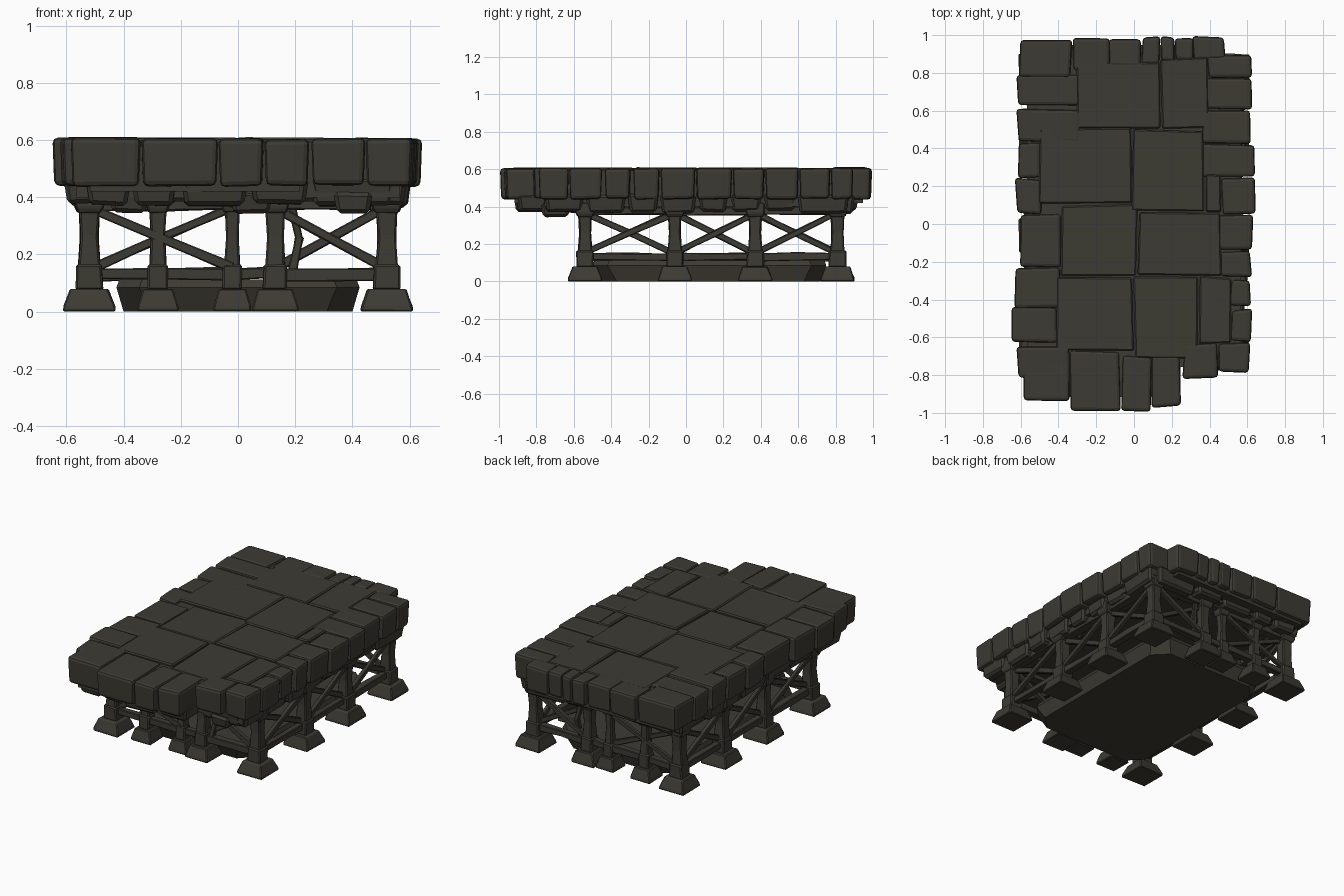
import bpy, bmesh, math, random
from mathutils import Vector

if "Cube" in bpy.data.objects:
    bpy.data.objects.remove(bpy.data.objects["Cube"])

random.seed(7)
stone_mat = bpy.data.materials.new("dark grey stone")
stone_mat.diffuse_color = (0.046, 0.043, 0.033, 1)
stone_mat.use_nodes = True
stone_mat.node_tree.nodes["Principled BSDF"].inputs["Base Color"].default_value = stone_mat.diffuse_color


def j(a):
    return random.uniform(-a, a)


def finish(bm, name, bevel=0.0, segs=1):
    if bevel:
        bmesh.ops.bevel(bm, geom=bm.edges[:], offset=bevel, segments=segs,
                        affect='EDGES', profile=0.5, clamp_overlap=True)
    bmesh.ops.recalc_face_normals(bm, faces=bm.faces[:])
    me = bpy.data.meshes.new(name)
    bm.to_mesh(me)
    bm.free()
    me.materials.append(stone_mat)
    ob = bpy.data.objects.new(name, me)
    bpy.context.collection.objects.link(ob)
    return ob


def prism(name, rings, bevel=0.0, segs=1):
    """Solid lofted through rings of points, bottom to top."""
    bm = bmesh.new()
    vs = [[bm.verts.new(p) for p in r] for r in rings]
    n = len(vs[0])
    bm.faces.new(vs[0][::-1])
    bm.faces.new(vs[-1])
    for a, b in zip(vs, vs[1:]):
        for i in range(n):
            k = (i + 1) % n
            bm.faces.new((a[i], a[k], b[k], b[i]))
    return finish(bm, name, bevel, segs)


def block(name, x0, x1, y0, y1, z0, z1, bevel, jit=0.0, segs=1, taper_bot=0.0, gap=0.003):
    """Rough-cut stone with wobbly corners."""
    c = [(x0 + gap + j(jit), y0 + gap + j(jit)), (x1 - gap + j(jit), y0 + gap + j(jit)),
         (x1 - gap + j(jit), y1 - gap + j(jit)), (x0 + gap + j(jit), y1 - gap + j(jit))]
    sgn = [(1, 1), (-1, 1), (-1, -1), (1, -1)]
    bot = [(p[0] + s[0] * taper_bot, p[1] + s[1] * taper_bot, z0 + j(jit * .6)) for p, s in zip(c, sgn)]
    tz = z1 + j(0.003)
    top = [(p[0], p[1], tz + j(0.002)) for p in c]
    return prism(name, [bot, top], bevel, segs)


def pillar(name, x, y, levels, bevel=0.006):
    """Square column through (z, half width) levels."""
    rings = [[(x + sx * h + j(.003), y + sy * h + j(.003), z)
              for sx, sy in ((-1, -1), (1, -1), (1, 1), (-1, 1))] for z, h in levels]
    return prism(name, rings, bevel)


def beam(name, a, b, w=0.032, d=0.028):
    a, b = Vector(a), Vector(b)
    t = (b - a).normalized()
    up = Vector((0, 0, 1))
    s = t.cross(up).normalized() if abs(t.z) < .95 else Vector((1, 0, 0))
    u = s.cross(t).normalized()
    rings = []
    for f in (0, .5, 1):
        k = 1 + j(.15)
        m = a.lerp(b, f) + u * j(.004)
        rings.append([m + s * d / 2 * p * k + u * w / 2 * q * k for p, q in ((-1, -1), (1, -1), (1, 1), (-1, 1))])
    return prism(name, rings, 0.004)


ZB, ZT = 0.44, 0.606

# --- Deck: large paving slabs in the middle (x0, x1, y0, y1)
paving = [(-.30, .14, .51, .86), (.14, .40, .50, .88), (-.50, -.01, .11, .51), (-.01, .37, .07, .50),
          (-.39, .02, -.28, .10), (.02, .46, -.27, .06), (-.41, 0, -.67, -.28), (0, .34, -.71, -.27),
          (.34, .52, -.63, -.28), (.37, .47, .06, .26)]
for i, (a, b, c, d) in enumerate(paving):
    block(f"paving_slab_{i}", a, b, c, d, ZB + .02, ZT, .007, .008)

# --- Deck: edge stones, left side (y0, y1, outer x, inner x)
left = [(.62, .79, -.62, -.29), (.43, .61, -.62, -.28), (.24, .43, -.62, -.49), (.05, .24, -.625, -.49),
        (-.23, .05, -.60, -.38), (-.44, -.23, -.63, -.39), (-.63, -.44, -.65, -.41), (-.82, -.64, -.62, -.34)]
right = [(-.79, -.63, .61, .45), (-.62, -.45, .62, .51), (-.44, -.29, .62, .51), (-.28, -.14, .62, .46),
         (-.13, .05, .63, .45), (.05, .25, .64, .46), (.25, .42, .645, .36), (.43, .61, .62, .36),
         (.61, .77, .62, .38), (.77, .90, .62, .39)]
front = [(-.59, -.34, -.94, -.66), (-.34, -.07, -.995, -.67), (-.07, .09, -.99, -.70), (.09, .25, -.97, -.70),
         (.26, .45, -.82, -.63)]
back = [(-.61, -.33, .78, .98), (-.33, -.13, .81, .985), (-.13, .04, .83, .985), (.04, .14, .85, .99),
        (.14, .22, .86, .99), (.22, .31, .86, .99), (.31, .48, .87, .995)]
edge = [(o, n, a, b) for a, b, o, n in left] + [(n, o, a, b) for a, b, o, n in right] + front + back
for i, (a, b, c, d) in enumerate(edge):
    block(f"edge_stone_{i}", a, b, c, d, ZB, ZT, .018, .008, 2, .006, .001)

# --- Solid core closing the joints between stones
block("deck_core", -.57, .57, -.76, .87, .40, ZT - .014, 0)
block("deck_core_front", -.52, .22, -.92, -.7, .42, ZT - .014, 0)
block("deck_core_back", -.55, .44, .8, .95, .42, ZT - .014, 0)


# --- Lower course of smaller stones under the rim
def splits(a, b, step):
    out = [a]
    while b - out[-1] > step * 1.5:
        out.append(out[-1] + step * random.uniform(.75, 1.25))
    return list(zip(out, out[1:] + [b]))


for side in (-1, 1):
    for a, b in splits(-.76, .88, .21):
        o, n = side * (.595 + j(.012)), side * .42
        block("lower_stone_side", min(o, n), max(o, n), a, b, .372 + j(.012), .465, .014, .008, 1, .014)
for a, b in splits(-.54, .55, .2):
    y = -.91 if b < .3 else -.76
    block("lower_stone_front", a, b, y + j(.015), -.55, .38 + j(.012), .465, .014, .008, 1, .014)
    block("lower_stone_back", a, b, .74, .92 + j(.012), .372 + j(.012), .465, .014, .008, 1, .014)
for x in (-.38, .05, .4):
    block("hanging_stone", x - .07, x + .07, -.77, -.62, .345, .42, .014, .012, 1, .012)
block("deck_underside", -.5, .5, -.7, .84, .385, .46, .01)

# --- Pillars with feet, collars and caps around the perimeter
PX, PY0, PY1 = .52, -.54, .81
side_y = [PY0, -.06, .37, PY1]
front_x = [-.28, -.02, .13]


def leg(name, x, y, s):
    pillar(name + "_foot", x, y, [(0, .09 * s), (.015, .09 * s), (.08, .066 * s)], .005)
    pillar(name + "_collar", x, y, [(.075, .047 * s), (.165, .045 * s)], .007)
    pillar(name + "_post", x, y, [(.15, .038 * s), (.26, .031 * s), (.36, .036 * s)], .006)
    pillar(name + "_cap", x, y, [(.345, .04 * s), (.365, .05 * s), (.42, .05 * s)], .005)


for s in (-1, 1):
    for y in side_y:
        leg("side_leg", s * PX, y, 1)
for y in (PY0, PY1):
    for x, k in zip(front_x, (.78, .72, .9)):
        leg("end_leg", x, y, k)


# --- Timber frame bays: rails and crossed braces
def bay(a, b, off):
    (ax, ay), (bx, by) = a, b
    ox, oy = off
    beam("bottom_rail", (ax, ay, .13 + j(.006)), (bx, by, .13 + j(.006)), .042, .045)
    beam("top_rail", (ax, ay, .375), (bx, by, .375), .04, .05)
    beam("cross_brace", (ax + ox, ay + oy, .15), (bx + ox, by + oy, .365))
    beam("cross_brace", (ax - ox, ay - oy, .365), (bx - ox, by - oy, .15))


for s in (-1, 1):
    for a, b in zip(side_y, side_y[1:]):
        bay((s * PX, a), (s * PX, b), (.01, 0))
for y in (PY0, PY1):
    bay((-PX, y), (-.02, y), (0, .012))
    bay((.13, y), (PX, y), (0, .012))
    beam("bottom_rail_middle", (-.03, y, .13), (.14, y, .14), .042, .045)
    # short bent strut beside the middle posts
    beam("bent_strut_lower", (.19, y, .14), (.215, y + .01, .26), .03, .03)
    beam("bent_strut_upper", (.215, y + .01, .25), (.185, y, .38), .03, .03)

# --- Foundation block on the ground, wider at the top
def outline(x, y0, y1, c, z):
    return [(-x + c, y0, z), (x - c, y0, z), (x, y0 + c, z), (x, y1 - c, z),
            (x - c, y1, z), (-x + c, y1, z), (-x, y1 - c, z), (-x, y0 + c, z)]


prism("foundation", [outline(.40, -.46, .72, .09, 0), outline(.425, -.50, .75, .08, .085),
                     outline(.415, -.49, .74, .08, .112)])
